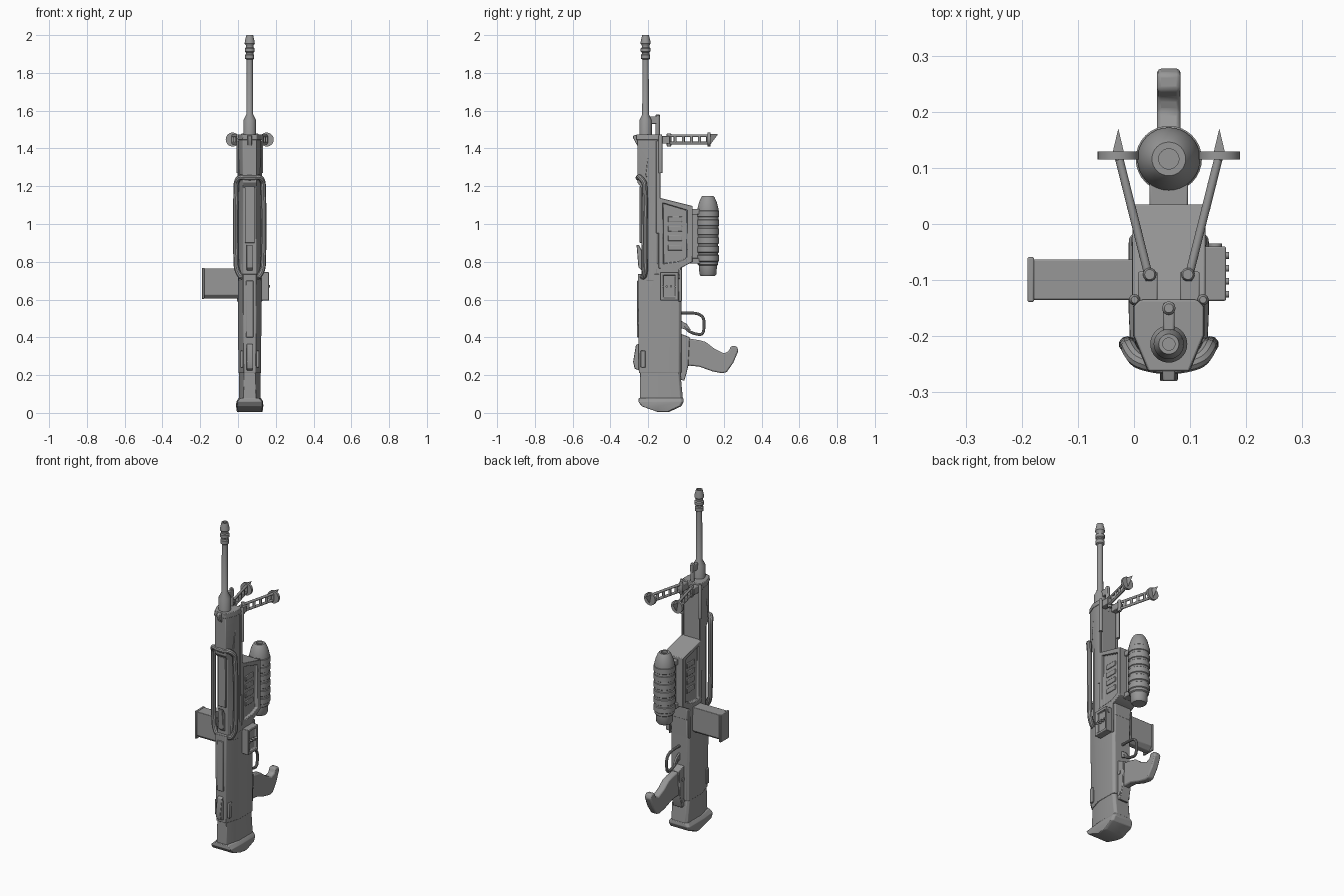
import bpy, bmesh, math
from mathutils import Vector

if "Cube" in bpy.data.objects:
    bpy.data.objects.remove(bpy.data.objects["Cube"], do_unlink=True)

CX, BY = 0.062, -0.214   # centre plane and barrel axis
GREY = (0.31, 0.31, 0.31, 1)
metal = bpy.data.materials.new("gunmetal grey")
metal.use_nodes = True
metal.diffuse_color = GREY
metal.node_tree.nodes["Principled BSDF"].inputs["Base Color"].default_value = GREY


def finish(ob, bevel=0.0):
    ob.data.materials.append(metal)
    if bevel:
        m = ob.modifiers.new("edge bevel", "BEVEL")
        m.width, m.segments, m.limit_method = bevel, 2, "ANGLE"
    bpy.ops.object.select_all(action="DESELECT")
    bpy.context.view_layer.objects.active = ob
    ob.select_set(True)
    bpy.ops.object.shade_smooth_by_angle(angle=math.radians(35))
    return ob


def build(name, bm, bevel=0.0):
    bmesh.ops.recalc_face_normals(bm, faces=bm.faces)
    me = bpy.data.meshes.new(name)
    bm.to_mesh(me)
    bm.free()
    ob = bpy.data.objects.new(name, me)
    bpy.context.collection.objects.link(ob)
    return finish(ob, bevel)


def skin(bm, rings):
    rows = [[bm.verts.new(p) for p in r] for r in rings]
    n = len(rows[0])
    for a, b in zip(rows, rows[1:]):
        for i in range(n):
            bm.faces.new((a[i], a[(i + 1) % n], b[(i + 1) % n], b[i]))
    bm.faces.new(rows[0])
    bm.faces.new(rows[-1])
    return bm


def loft(name, rings, bevel=0.003):
    """Tapered hull; each ring is height, front y, back y, half width, front half width."""
    out = []
    for z, yf, yb, w, wf in rings:
        ym = yf + min(0.09, (yb - yf) * 0.5)
        half = [(wf, yf), (w, ym), (w, yb - 0.012), (w - 0.012, yb)]
        pts = half + [(-x, y) for x, y in reversed(half)]
        out.append([(CX + x, y, z) for x, y in pts])
    return build(name, skin(bmesh.new(), out), bevel)


def plate(name, outline, x0, x1, bevel=0.003, inset=None):
    """Side outline in y, z extruded across x, optionally with sunken sides."""
    bm = skin(bmesh.new(), [[(x, y, z) for y, z in outline] for x in (x0, x1)])
    bmesh.ops.recalc_face_normals(bm, faces=bm.faces)
    if inset:
        sides = [f for f in bm.faces if abs(f.normal.x) > 0.9]
        bmesh.ops.inset_individual(bm, faces=sides, thickness=inset, depth=0)
        bmesh.ops.inset_individual(bm, faces=sides, thickness=0.004, depth=-0.014)
    return build(name, bm, bevel)


def box(name, x, y, z, bevel=0.003, inset=None):
    return plate(name, [(y[0], z[0]), (y[1], z[0]), (y[1], z[1]), (y[0], z[1])], *x, bevel, inset)


def lathe(name, profile, x, y, n=32):
    rings = [[(x + r * math.cos(math.tau * i / n), y + r * math.sin(math.tau * i / n), z)
              for i in range(n)] for z, r in profile]
    return build(name, skin(bmesh.new(), rings))


def rod(name, a, b, r, n=20):
    a, b = Vector(a), Vector(b)
    bm = bmesh.new()
    bmesh.ops.create_cone(bm, cap_ends=True, segments=n, radius1=r, radius2=r, depth=(b - a).length)
    rot = (b - a).to_track_quat("Z", "Y")
    for v in bm.verts:
        v.co = rot @ v.co + (a + b) / 2
    return build(name, bm)


def tube(name, pts, r, closed=False):
    cu = bpy.data.curves.new(name, "CURVE")
    cu.dimensions, cu.bevel_depth, cu.bevel_resolution, cu.resolution_u = "3D", r, 3, 6
    cu.use_fill_caps = True
    sp = cu.splines.new("BEZIER")
    sp.bezier_points.add(len(pts) - 1)
    sp.use_cyclic_u = closed
    n = len(pts)
    for i, (bp, p) in enumerate(zip(sp.bezier_points, pts)):
        p = Vector(p)
        bp.co = p
        bp.handle_left_type = bp.handle_right_type = "FREE"
        # short handles give straight runs with rounded corners
        prev = Vector(pts[i - 1]) if i or closed else p
        nxt = Vector(pts[(i + 1) % n]) if i < n - 1 or closed else p
        d = (nxt - prev).normalized()
        bp.handle_left = p - d * (p - prev).length * 0.3
        bp.handle_right = p + d * (nxt - p).length * 0.3
    ob = bpy.data.objects.new(name, cu)
    bpy.context.collection.objects.link(ob)
    bpy.ops.object.select_all(action="DESELECT")
    bpy.context.view_layer.objects.active = ob
    ob.select_set(True)
    bpy.ops.object.convert(target="MESH")
    return finish(bpy.context.view_layer.objects.active)


# Barrel and muzzle
lathe("barrel", [(1.40, .033), (1.55, .033), (1.58, .018), (1.89, .016)], CX, BY)
lathe("muzzle_brake", [(1.87, .017), (1.875, .024), (1.895, .024), (1.90, .02), (1.908, .02),
      (1.913, .026), (1.93, .026), (1.935, .02), (1.945, .02), (1.955, .027), (1.97, .025),
      (2.0, .018), (2.0, .011), (1.96, .011)], CX, BY)
lathe("gas_tube", [(1.42, .012), (1.575, .012), (1.58, .008)], CX, -.15, 16)
box("gas_block", (CX - .01, CX + .01), (-.19, -.14), (1.53, 1.57))

# Upper body
loft("upper_body", [(.70, -.235, -.14, .06, .035), (1.19, -.235, -.14, .06, .035),
     (1.22, -.258, -.14, .06, .036), (1.47, -.258, -.14, .06, .036)])
loft("upper_end_cap", [(1.445, -.262, -.135, .064, .038), (1.475, -.262, -.135, .062, .036)])
plate("front_sight", [(-.25, 1.40), (-.25, 1.475), (-.28, 1.468), (-.28, 1.455)], CX - .011, CX + .011)
box("front_channel", (CX - .026, CX + .026), (-.245, -.225), (.90, 1.20))
plate("rear_sight", [(-.23, .75), (-.252, .77), (-.262, .89), (-.25, .89), (-.23, .85)], CX - .016, CX + .016)

# Rear housing with sunken windows
plate("rear_housing", [(-.145, .765), (-.03, .765), (.035, .80), (.035, 1.095), (-.145, 1.14)],
      CX - .065, CX + .065, .003, .034)
loft("housing_base", [(.70, -.22, -.02, .062, .045), (.79, -.22, -.02, .066, .045)])

# Lower body, stock and butt pad
loft("lower_body", [(.21, -.25, -.025, .060, .032), (.57, -.254, -.025, .062, .035),
     (.735, -.254, -.02, .062, .035)])
loft("stock", [(.06, -.245, -.015, .056, .034), (.215, -.243, -.03, .057, .03)])
loft("butt_pad", [(.005, -.15, -.09, .068, .06), (.035, -.235, -.025, .072, .068),
     (.06, -.252, -.012, .071, .066), (.08, -.25, -.015, .058, .045)])
plate("stock_latch", [(-.24, .22), (-.272, .235), (-.28, .27), (-.265, .36), (-.24, .37)], CX - .016, CX + .016)
box("stock_spine", (CX - .02, CX + .02), (-.26, -.235), (.40, .70))

for s, side in ((1, "left"), (-1, "right")):
    def sx(a, b):
        return tuple(sorted((CX + s * a, CX + s * b)))
    # Side rails, window louvres and pins
    box(side + "_upper_rail", sx(.055, .064), (-.158, -.136), (.95, 1.44))
    plate(side + "_upper_panel", [(-.215, 1.25), (-.165, 1.25), (-.165, 1.42), (-.195, 1.42)], *sx(.046, .06))
    for i in range(4):
        z = .86 + i * .05
        box(side + "_louvre", sx(.045, .056), (-.095, -.02), (z, z + .03))
    box(side + "_well_rib", sx(.06, .067), (-.04, -.022), (.59, .76))
    box(side + "_stock_rail", sx(.035, .05), (-.24, -.215), (.24, .33))
    lathe(side + "_hinge_post", [(1.27, .01), (1.465, .01), (1.475, .006)], CX + s * .061, -.135, 16)

    # Folded bipod leg: hinge, ladder beam, round foot and spike
    top, low = 1.467, 1.428
    hip, foot = Vector((CX + s * .034, -.10, 0)), Vector((CX + s * .088, .115, 0))
    lathe(side + "_leg_hinge", [(1.41, .009), (1.415, .012), (1.475, .012), (1.48, .009)], hip.x, -.09, 16)
    box(side + "_leg_mount", sx(.02, .055), (-.145, -.085), (1.425, 1.465))
    for z in (low, top):
        up = Vector((0, 0, z))
        rod(side + "_leg_beam", hip + up, foot + up, .0075, 12)
    for i in range(6):
        p = hip.lerp(foot, i / 5)
        rod(side + "_leg_rung", p + Vector((0, 0, low)), p + Vector((0, 0, top)), .008, 12)
    fx = CX + s * .09
    rod(side + "_foot_disc", (fx, .115, 1.447), (fx, .129, 1.447), .037, 28)
    bm = bmesh.new()
    base = [bm.verts.new((fx + x, .128, z)) for x, z in ((-.01, 1.476), (.01, 1.476), (0, 1.42))]
    tip = bm.verts.new((fx, .17, 1.475))
    bm.faces.new(base)
    for i in range(3):
        bm.faces.new((base[i], base[(i + 1) % 3], tip))
    build(side + "_foot_spike", bm)

# Carry handle loop wrapping the front
half = [(.018, -.252, 1.245), (.055, -.242, 1.245), (.071, -.22, 1.21), (.071, -.215, .78),
        (.05, -.222, .725), (.018, -.235, .72)]
loop = half + [(-x, y, z) for x, y, z in reversed(half)]
tube("carry_handle", [(CX + x, y, z) for x, y, z in loop], .0145, True)

# Rear canister with ribbed sleeve
CY = .116
lathe("canister", [(.725, .038), (.735, .045), (.78, .048), (.785, .054), (1.08, .056),
      (1.115, .047), (1.14, .036), (1.148, .03), (1.148, .018), (1.135, .018)], CX, CY)
for i in range(6):
    z = .80 + i * .047
    lathe("canister_rib", [(z, .054), (z + .004, .059), (z + .034, .059), (z + .038, .054)], CX, CY)
for z in (.79, 1.05):
    box("canister_clamp", (CX - .034, CX + .034), (.02, .075), (z, z + .03))
box("canister_spine", (CX - .02, CX + .02), (.025, .07), (.80, 1.08))

# Side magazine, its base lip and the opposite feed box
plate("magazine", [(-.135, .625), (-.115, .605), (-.085, .605), (-.063, .625), (-.063, .765), (-.135, .765)],
      -.185, .01)
box("magazine_base", (-.19, -.178), (-.139, -.059), (.603, .768))
box("feed_box", (.115, .164), (-.137, -.04), (.595, .745), .003, .02)
for i in range(4):
    y = -.125 + i * .023
    rod("feed_box_pin", (.15, y, .67), (.169, y, .67), .006, 12)
rod("feed_box_knob", (.145, -.05, .72), (.145, -.035, .72), .012, 16)

# Grip with its mounting frame
plate("grip_frame", [(-.07, .19), (-.01, .17), (.0, .20), (.012, .25), (.02, .40), (-.03, .42), (-.07, .40)],
      CX - .03, CX + .03)
plate("grip", [(-.02, .40), (.07, .385), (.105, .375), (.15, .34), (.20, .315), (.225, .325), (.238, .353),
      (.268, .353), (.278, .33), (.25, .265), (.215, .215), (.19, .21), (.14, .22), (.07, .245), (.02, .25),
      (-.02, .24)], CX - .021, CX + .021, .007)
for z in (.21, .34):
    rod("frame_pin", (CX - .034, .005 - .02, z), (CX + .034, .005 - .02, z), .012, 16)

# Trigger guard and trigger
tube("trigger_guard", [(CX, y, z) for y, z in ((-.04, .53), (.06, .525), (.092, .50), (.092, .43),
     (.075, .415), (.02, .43), (-.01, .46))], .008)
plate("trigger", [(-.03, .49), (.005, .47), (.025, .44), (.015, .435), (-.03, .45)], CX - .006, CX + .006, .002)
